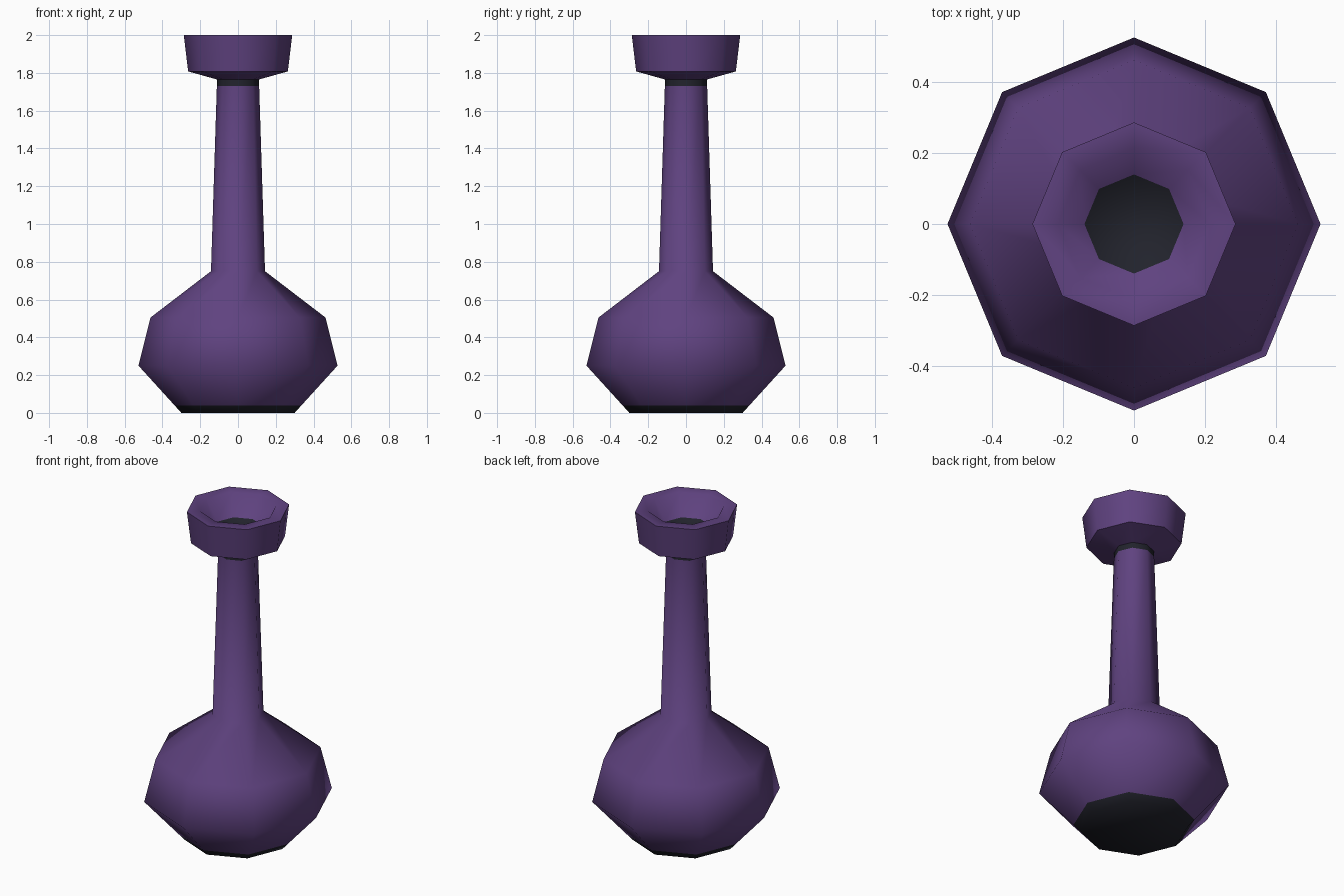
import bpy, bmesh, math

if "Cube" in bpy.data.objects:
    bpy.data.objects.remove(bpy.data.objects["Cube"])

SIDES = 8

def mat(name, rgb):
    m = bpy.data.materials.new(name)
    m.diffuse_color = (*rgb, 1)
    m.use_nodes = True
    m.node_tree.nodes["Principled BSDF"].inputs["Base Color"].default_value = m.diffuse_color
    return m

purple = mat("purple glaze", (0.115, 0.055, 0.215))
dark = mat("near black", (0.0155, 0.0165, 0.025))

def lathe(name, profile, dark_bands=(), cap_start=False, cap_end=False):
    """Spin (radius, z) points into an eight-sided shell; listed bands are dark."""
    bm = bmesh.new()
    rings = [[bm.verts.new((r * math.cos(2 * math.pi * i / SIDES),
                            r * math.sin(2 * math.pi * i / SIDES), z))
              for i in range(SIDES)] for r, z in profile]
    for k in range(len(rings) - 1):
        a, b = rings[k], rings[k + 1]
        for i in range(SIDES):
            j = (i + 1) % SIDES
            f = bm.faces.new((a[i], a[j], b[j], b[i]))
            f.material_index = 1 if k in dark_bands else 0
    if cap_start:
        bm.faces.new(rings[0][::-1]).material_index = 1
    if cap_end:
        bm.faces.new(rings[-1]).material_index = 1
    me = bpy.data.meshes.new(name)
    bm.to_mesh(me)
    bm.free()
    me.materials.append(purple)
    me.materials.append(dark)
    ob = bpy.data.objects.new(name, me)
    bpy.context.collection.objects.link(ob)
    bpy.ops.object.select_all(action='DESELECT')
    ob.select_set(True)
    bpy.context.view_layer.objects.active = ob
    bpy.ops.object.shade_smooth_by_angle(angle=math.radians(62))
    return ob

# Bulb and long neck, with worn dark bands at the foot and under the cup
lathe("vase_body", [(0.30, 0), (0.336, 0.04), (0.527, 0.25), (0.463, 0.505),
                    (0.143, 0.75), (0.112, 1.73), (0.111, 1.765)],
      dark_bands=(0, 5), cap_start=True)

# Flared cup with a thick lip and dark opening
lathe("vase_cup", [(0.111, 1.765), (0.264, 1.808), (0.287, 2.0),
                   (0.215, 2.0), (0.14, 1.88)], cap_end=True)
